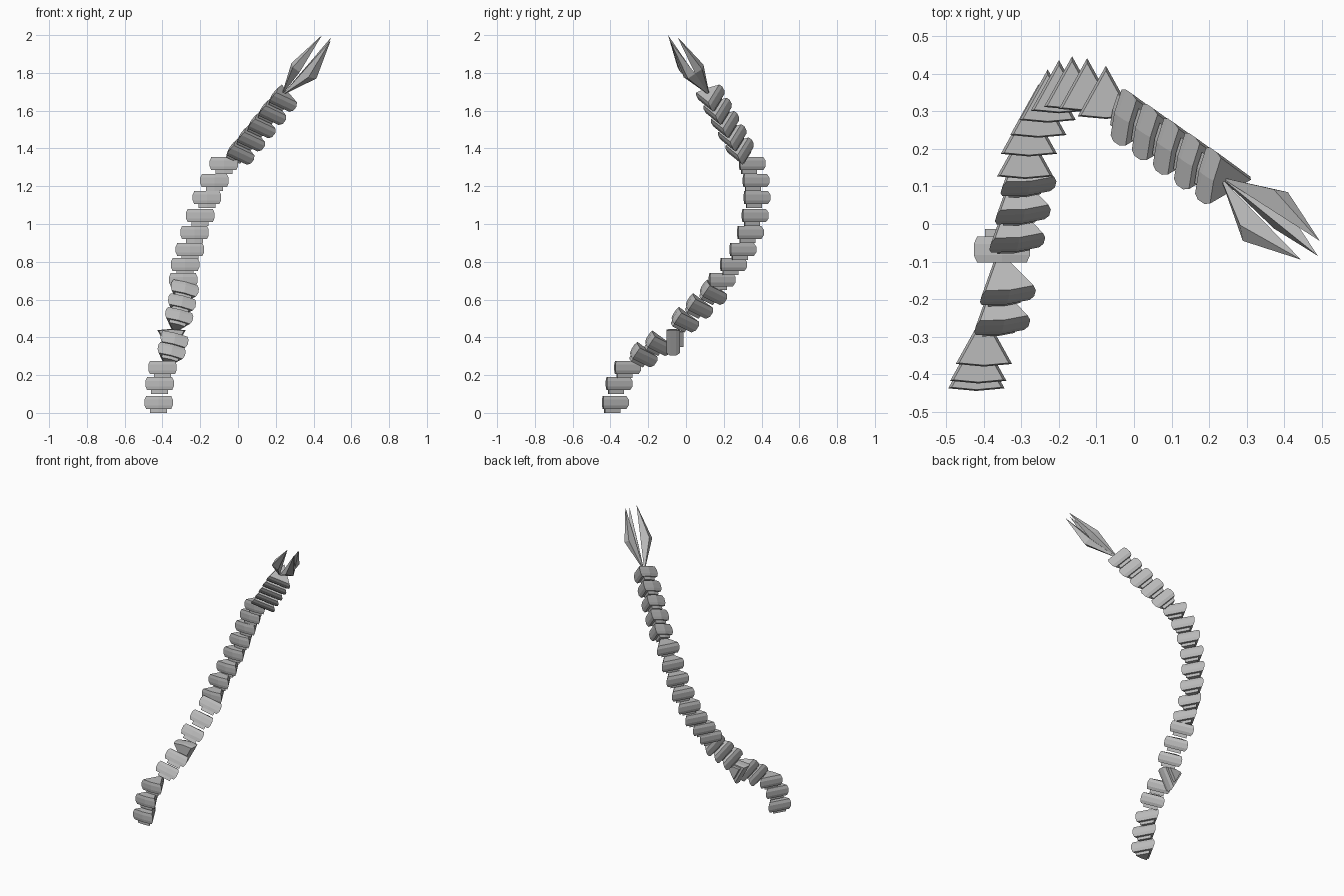
import bpy
import bmesh
from mathutils import Vector, Matrix

old = bpy.data.objects.get("Cube")
if old:
    bpy.data.objects.remove(old, do_unlink=True)

grey = bpy.data.materials.new("plain_grey")
grey.use_nodes = True
colour = (0.5, 0.5, 0.5, 1)
grey.diffuse_color = colour
grey.node_tree.nodes["Principled BSDF"].inputs["Base Color"].default_value = colour


def finish(bm, name):
    """Turn a bmesh into a flat-shaded grey object."""
    bmesh.ops.recalc_face_normals(bm, faces=bm.faces)
    mesh = bpy.data.meshes.new(name)
    bm.to_mesh(mesh)
    bm.free()
    mesh.materials.append(grey)
    obj = bpy.data.objects.new(name, mesh)
    bpy.context.collection.objects.link(obj)


def skin(bm, rings):
    """Join rings of points into a closed tube."""
    loops = [[bm.verts.new(p) for p in ring] for ring in rings]
    count = len(loops[0])
    for low, high in zip(loops, loops[1:]):
        for i in range(count):
            j = (i + 1) % count
            bm.faces.new((low[i], low[j], high[j], high[i]))
    bm.faces.new(loops[0])
    bm.faces.new(loops[-1])


def frame(tangent, side):
    """Axes of a vertebra: side, keel (the narrow edge) and tangent."""
    t = Vector(tangent).normalized()
    w = Vector(side)
    w = (w - t * w.dot(t)).normalized()
    return Matrix((w, t.cross(w), t)).transposed()


# Wedge cross-section: broad plate on one side, narrow keel on the other
WEDGE = [(-0.075, -0.063), (0, -0.07), (0.075, -0.063), (0, 0.072)]
# Height along the axis and scale of each ring: neck, then bevelled body
STACK = [(-0.055, 0.6), (-0.035, 0.6), (-0.035, 0.88), (-0.015, 1), (0.015, 1), (0.035, 0.88)]
PIVOT = -0.04


def vertebra(name, place, axes):
    bm = bmesh.new()
    rings = []
    for h, s in STACK:
        rings.append([Vector(place) + axes @ Vector((u * s, PIVOT + (v - PIVOT) * s, h))
                      for u, v in WEDGE])
    skin(bm, rings)
    finish(bm, name)


def run(name, first, last, count, axes):
    """Evenly spaced vertebrae between two points."""
    a, b = Vector(first), Vector(last)
    for i in range(count):
        vertebra(f"{name}_{i + 1}", a.lerp(b, i / (count - 1)), axes)


upright = frame((0, 0, 1), (1, 0, 0))
leaning = frame((0.15, 0.55, 0.82), (0.97, 0.12, -0.22))
level = frame((0, -1, 0), (-1, 0, 0))
reaching = frame((0.57, -0.39, 0.73), (-0.22, -0.92, -0.32))

# Base of the tail
for i, place in enumerate([(-0.42, -0.375, 0.055), (-0.415, -0.355, 0.155), (-0.4, -0.31, 0.24)]):
    vertebra(f"base_vertebra_{i + 1}", place, upright)

# Backward-leaning lower part with one level joint
run("lower_vertebra", (-0.365, -0.22, 0.3), (-0.35, -0.14, 0.36), 2, leaning)
vertebra("level_vertebra", (-0.352, -0.068, 0.375), level)
run("middle_vertebra", (-0.325, 0, 0.485), (-0.295, 0.15, 0.63), 3, leaning)

# Upright upper part
upper = [(-0.29, 0.19, 0.705), (-0.28, 0.25, 0.785), (-0.255, 0.3, 0.865), (-0.23, 0.34, 0.955),
         (-0.2, 0.365, 1.045), (-0.165, 0.375, 1.14), (-0.125, 0.37, 1.23), (-0.075, 0.35, 1.32)]
for i, place in enumerate(upper):
    vertebra(f"upper_vertebra_{i + 1}", place, upright)

# Forward-reaching end
run("end_vertebra", (0.02, 0.285, 1.375), (0.245, 0.13, 1.655), 5, reaching)

# Claw of three spikes: widest outer corner and tip of each
root_point = Vector((0.23, 0.125, 1.68))
spikes = {"near": ((0.29, -0.045, 1.83), (0.445, -0.095, 2)),
          "low": ((0.415, 0.01, 1.77), (0.49, -0.085, 1.97)),
          "far": ((0.41, 0.085, 1.82), (0.495, -0.045, 1.99))}
for name, (corner, end) in spikes.items():
    corner, end = Vector(corner), Vector(end)
    inner = root_point.lerp(end, 0.45)
    out = corner - inner
    side = (end - root_point).cross(out).normalized() * 0.035
    bm = bmesh.new()
    root, tip = bm.verts.new(root_point), bm.verts.new(end)
    middle = [bm.verts.new(p) for p in
              (corner, inner + out * 0.6 + side, inner, inner + out * 0.6 - side)]
    for i in range(4):
        pair = (middle[i], middle[(i + 1) % 4])
        bm.faces.new((root, *pair))
        bm.faces.new((tip, *pair))
    finish(bm, f"{name}_claw_spike")
